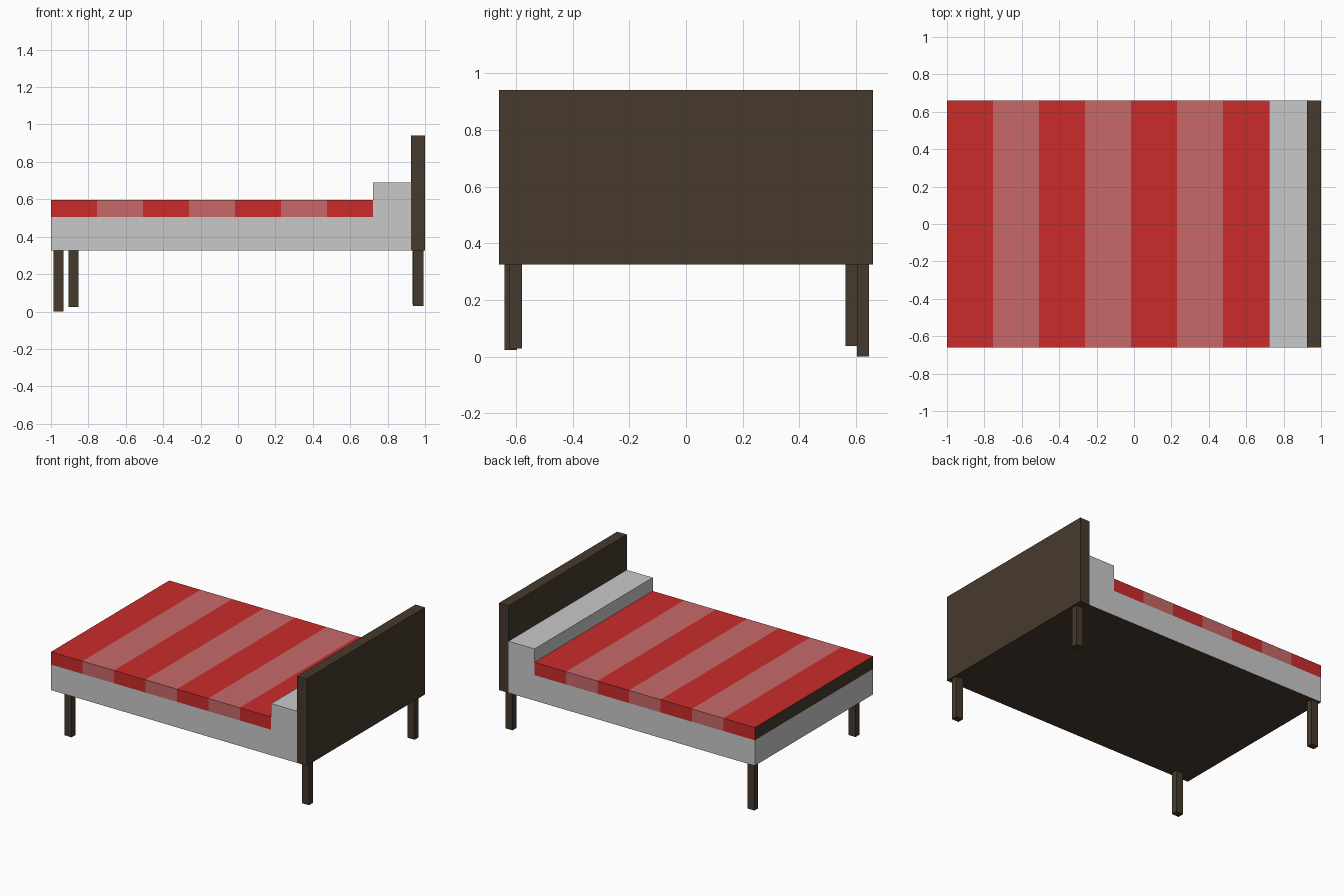
import bpy, bmesh, math
from mathutils import Vector

if "Cube" in bpy.data.objects:
    bpy.data.objects.remove(bpy.data.objects["Cube"])


def material(name, srgb_hex):
    m = bpy.data.materials.new(name)
    lin = []
    for i in (0, 2, 4):
        c = int(srgb_hex[i:i + 2], 16) / 255
        lin.append(c / 12.92 if c <= 0.04045 else ((c + 0.055) / 1.055) ** 2.4)
    m.diffuse_color = (*lin, 1)
    m.use_nodes = True
    m.node_tree.nodes["Principled BSDF"].inputs["Base Color"].default_value = m.diffuse_color
    return m


RED = material("red", "CB2B2B")
PINK = material("faded red", "C86969")
GREY = material("light grey", "C9C9C9")
BROWN = material("dark brown", "473A2D")


def box(name, lo, hi, mats, cuts=(), rule=None):
    """Axis-aligned box, cut across x, with materials assigned by a face rule."""
    lo, hi = Vector(lo), Vector(hi)
    bm = bmesh.new()
    bmesh.ops.create_cube(bm, size=1)
    for v in bm.verts:
        v.co = (lo + hi) / 2 + v.co * (hi - lo)
    for x in cuts:
        bmesh.ops.bisect_plane(bm, geom=bm.verts[:] + bm.edges[:] + bm.faces[:],
                               plane_co=(x, 0, 0), plane_no=(1, 0, 0))
    bm.normal_update()
    if rule:
        for f in bm.faces:
            f.material_index = rule(f)
    me = bpy.data.meshes.new(name)
    bm.to_mesh(me)
    bm.free()
    for m in mats:
        me.materials.append(m)
    ob = bpy.data.objects.new(name, me)
    bpy.context.collection.objects.link(ob)
    return ob


W = 0.66                      # half width of the bed
BASE, BED, TOP = 0.325, 0.505, 0.595
PILLOW_X, HEAD_X = 0.722, 0.925
STRIPES = 7
STEP = (PILLOW_X + 1) / STRIPES

# Mattress, dark underneath
box("mattress", (-1, -W, BASE), (HEAD_X, W, BED), [GREY, BROWN],
    rule=lambda f: 1 if f.normal.z < -0.5 else 0)

# Pillow across the full width
box("pillow", (PILLOW_X, -W, BED), (HEAD_X, W, 0.69), [GREY])


# Blanket with alternating stripes and a dark foot end
def stripe(f):
    if f.normal.x < -0.5:
        return 2
    return math.floor((f.calc_center_median().x + 1) / STEP) % 2


box("blanket", (-1, -W, BED), (PILLOW_X, W, TOP), [RED, PINK, BROWN],
    cuts=[-1 + STEP * i for i in range(1, STRIPES)], rule=stripe)

# Headboard
box("headboard", (HEAD_X, -W, BASE), (1, W, 0.94), [BROWN])

# Four slightly uneven legs: left x, left y, bottom z
for name, x, y, z in (("foot_leg_front", -0.907, -0.64, 0.023),
                      ("foot_leg_back", -0.987, 0.603, 0.0),
                      ("head_leg_front", 0.936, -0.622, 0.029),
                      ("head_leg_back", 0.932, 0.563, 0.038)):
    box(name, (x, y, z), (x + 0.055, y + 0.043, BASE), [BROWN])
